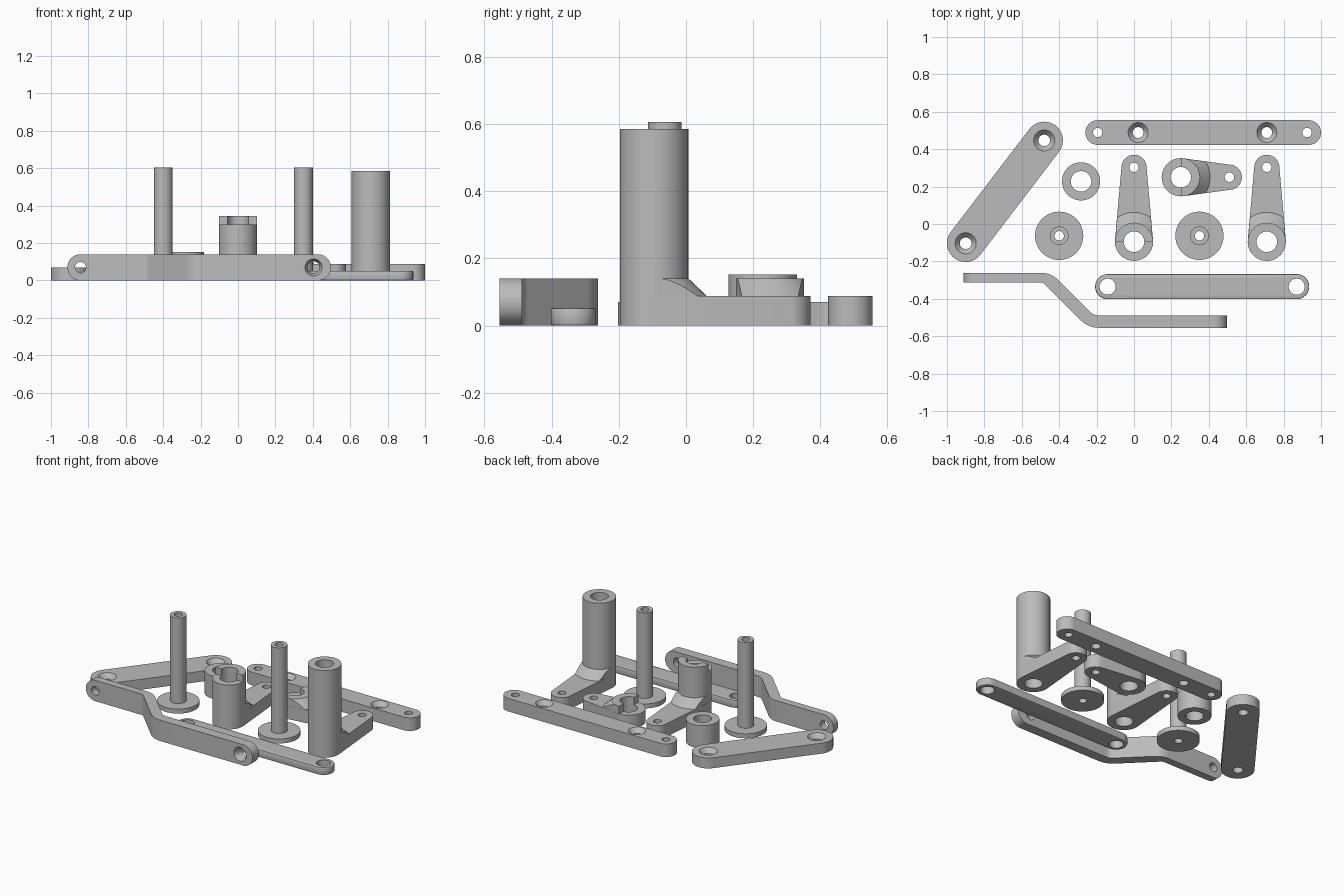
import bpy, bmesh, math
from mathutils import Matrix, Vector

cube = bpy.data.objects.get("Cube")
if cube:
    bpy.data.objects.remove(cube, do_unlink=True)

GREY = (0.5, 0.5, 0.5, 1)
grey = bpy.data.materials.new("plain grey")
grey.use_nodes = True
grey.diffuse_color = GREY
grey.node_tree.nodes["Principled BSDF"].inputs["Base Color"].default_value = GREY

PLATE = 0.088      # thickness of the crank arms
COLLAR = 0.14      # top of the sloped collar
HUB = 0.102        # hub radius
BORE = 0.055       # hub bore radius
PIN = 0.025        # small pin hole radius


def to_object(bm, name):
    bmesh.ops.recalc_face_normals(bm, faces=bm.faces)
    mesh = bpy.data.meshes.new(name)
    bm.to_mesh(mesh)
    bm.free()
    mesh.materials.append(grey)
    obj = bpy.data.objects.new(name, mesh)
    bpy.context.collection.objects.link(obj)
    return obj


def prism(name, outline, z0, z1):
    bm = bmesh.new()
    face = bm.faces.new([bm.verts.new((x, y, z0)) for x, y in outline])
    top = bmesh.ops.extrude_face_region(bm, geom=[face])["geom"]
    bmesh.ops.translate(bm, vec=(0, 0, z1 - z0),
                        verts=[v for v in top if isinstance(v, bmesh.types.BMVert)])
    return to_object(bm, name)


def frustum(name, x, y, z0, z1, r0, r1=None):
    bm = bmesh.new()
    bmesh.ops.create_cone(bm, cap_ends=True, segments=48, radius1=r0,
                          radius2=r0 if r1 is None else r1, depth=z1 - z0,
                          matrix=Matrix.Translation((x, y, (z0 + z1) / 2)))
    return to_object(bm, name)


def apply_all(obj):
    with bpy.context.temp_override(object=obj, active_object=obj):
        for mod in list(obj.modifiers):
            bpy.ops.object.modifier_apply(modifier=mod.name)


def combine(obj, tool, operation="DIFFERENCE"):
    tool.hide_render = True
    mod = obj.modifiers.new("shape", "BOOLEAN")
    mod.operation, mod.solver, mod.object = operation, "EXACT", tool
    apply_all(obj)
    bpy.data.objects.remove(tool, do_unlink=True)


def hole(obj, x, y, r, top=None, sink=None, depth=0.03):
    """Through hole, optionally countersunk from height top."""
    combine(obj, frustum("cutter", x, y, -0.1, 1, r))
    if sink:
        combine(obj, frustum("cutter", x, y, top - depth, top + 0.0005, r, sink))


def finish(obj):
    bpy.ops.object.select_all(action="DESELECT")
    obj.select_set(True)
    bpy.context.view_layer.objects.active = obj
    bpy.ops.object.shade_smooth_by_angle(angle=math.radians(30))


def join(parts, name):
    bpy.ops.object.select_all(action="DESELECT")
    for p in parts:
        p.select_set(True)
    bpy.context.view_layer.objects.active = parts[0]
    bpy.ops.object.join()
    parts[0].name = name
    finish(parts[0])


def arc(c, r, a0, a1, n=24):
    return [Vector((c[0] + r * math.cos(a0 + (a1 - a0) * i / n),
                    c[1] + r * math.sin(a0 + (a1 - a0) * i / n))) for i in range(n + 1)]


def slab_outline(a, ra, b, rb, half=False):
    """Two discs joined by tangents; half keeps only the side of a facing b."""
    a, b = Vector(a), Vector(b)
    d = (b - a).length
    phi = math.asin((ra - rb) / d)
    tilt = math.atan2(b.y - a.y, b.x - a.x) - math.pi / 2
    pts = arc((0, d), rb, phi, math.pi - phi)
    if half:
        pts += arc((0, 0), ra, math.pi - phi, math.pi, 2) + arc((0, 0), ra, 0, phi, 2)
    else:
        pts += arc((0, 0), ra, math.pi - phi, math.tau + phi)
    turn = Matrix.Rotation(tilt, 2)
    pts = [a + turn @ p for p in pts]
    return [p for i, p in enumerate(pts) if (p - pts[i - 1]).length > 1e-5]


def crank(name, hub, end, hub_top=None, tooth_top=None):
    """Tapered arm with a sloped collar and an optional hub tube and half tooth."""
    plate = prism("plate", slab_outline(hub, HUB, end, 0.067), 0, PLATE)
    hole(plate, *end, PIN)
    collar = frustum("collar", *hub, PLATE, COLLAR, 0.157, HUB)
    combine(collar, prism("clip", slab_outline(hub, HUB - 0.0005, end, 0.0665, True), 0, 1),
            "INTERSECT")
    parts = [plate, collar]
    if hub_top:
        parts.append(frustum("tube", *hub, PLATE, hub_top, HUB))
    for p in parts:
        hole(p, *hub, BORE)
    if tooth_top:
        ring = arc(hub, HUB, 0, math.pi) + arc(hub, BORE, math.pi, 0)
        parts.append(prism("tooth", ring, hub_top, tooth_top))
    join(parts, name)


# Crank arms
crank("toothed_crank", (0, -0.095), (0, 0.303), 0.298, 0.345)
crank("tall_crank", (0.71, -0.095), (0.71, 0.303), 0.585)
crank("short_crank", (0.25, 0.25), (0.51, 0.25))

# Diagonal link with two countersunk holes
ends = [(-0.90, -0.103), (-0.48, 0.447)]
link = prism("diagonal_link", slab_outline(ends[0], 0.1, ends[1], 0.1), 0, 0.07)
for e in ends:
    hole(link, *e, 0.031, 0.07, 0.057)
finish(link)

# Long rear bar with pin holes and countersunk holes
rear = prism("rear_bar", slab_outline((-0.194, 0.489), 0.066, (0.934, 0.489), 0.066), 0, PLATE)
for x in (-0.194, 0.925):
    hole(rear, x, 0.489, PIN)
for x in (0.022, 0.71):
    hole(rear, x, 0.489, 0.029, PLATE, 0.054)
finish(rear)

# Thin front bar with eased edges
thin = prism("thin_bar", slab_outline((-0.141, -0.335), 0.067, (0.87, -0.335), 0.067), 0, 0.052)
bevel = thin.modifiers.new("eased", "BEVEL")
bevel.width, bevel.segments = 0.006, 2
apply_all(thin)
for x in (-0.141, 0.87):
    hole(thin, x, -0.335, 0.043)
finish(thin)

# Spacer ring
spacer = frustum("spacer_ring", -0.283, 0.228, 0, 0.152, HUB)
hole(spacer, -0.283, 0.228, BORE)
finish(spacer)

# Flanged posts
for side, x in (("right", -0.4), ("left", 0.35)):
    flange = frustum("flange", x, -0.063, 0, 0.03, 0.129)
    post = frustum("post", x, -0.063, 0.03, 0.605, 0.05)
    for p in (flange, post):
        hole(p, x, -0.063, PIN)
    join([flange, post], side + "_flanged_post")


# Offset bar: filleted outline, rounded ends, cross holes
def fillet(prev, p, nxt, t):
    p = Vector(p)
    a = p + (Vector(prev) - p).normalized() * t
    b = p + (Vector(nxt) - p).normalized() * t
    return [a.lerp(p, s).lerp(p.lerp(b, s), s) for s in [i / 8 for i in range(9)]]


corners = [(-0.912, -0.312, 0), (-0.488, -0.312, 0.015), (-0.245, -0.555, 0.06), (0.497, -0.555, 0),
           (0.497, -0.488, 0), (-0.217, -0.488, 0.025), (-0.443, -0.262, 0.05), (-0.912, -0.262, 0)]
outline = []
for i, (x, y, t) in enumerate(corners):
    if t:
        outline += fillet(corners[i - 1][:2], (x, y), corners[i + 1][:2], t)
    else:
        outline.append((x, y))
offset = prism("offset_bar", outline, 0, 0.14)
upright = Matrix.Rotation(math.pi / 2, 4, "X")
offset.data.transform(upright.inverted())   # lay it so holes run along z
combine(offset, prism("clip", slab_outline((-0.842, 0.07), 0.07, (0.427, 0.07), 0.07), 0, 1), "INTERSECT")
hole(offset, -0.842, 0.07, 0.029)
hole(offset, 0.404, 0.07, 0.032, 0.555, 0.046)
offset.data.transform(upright)
finish(offset)
